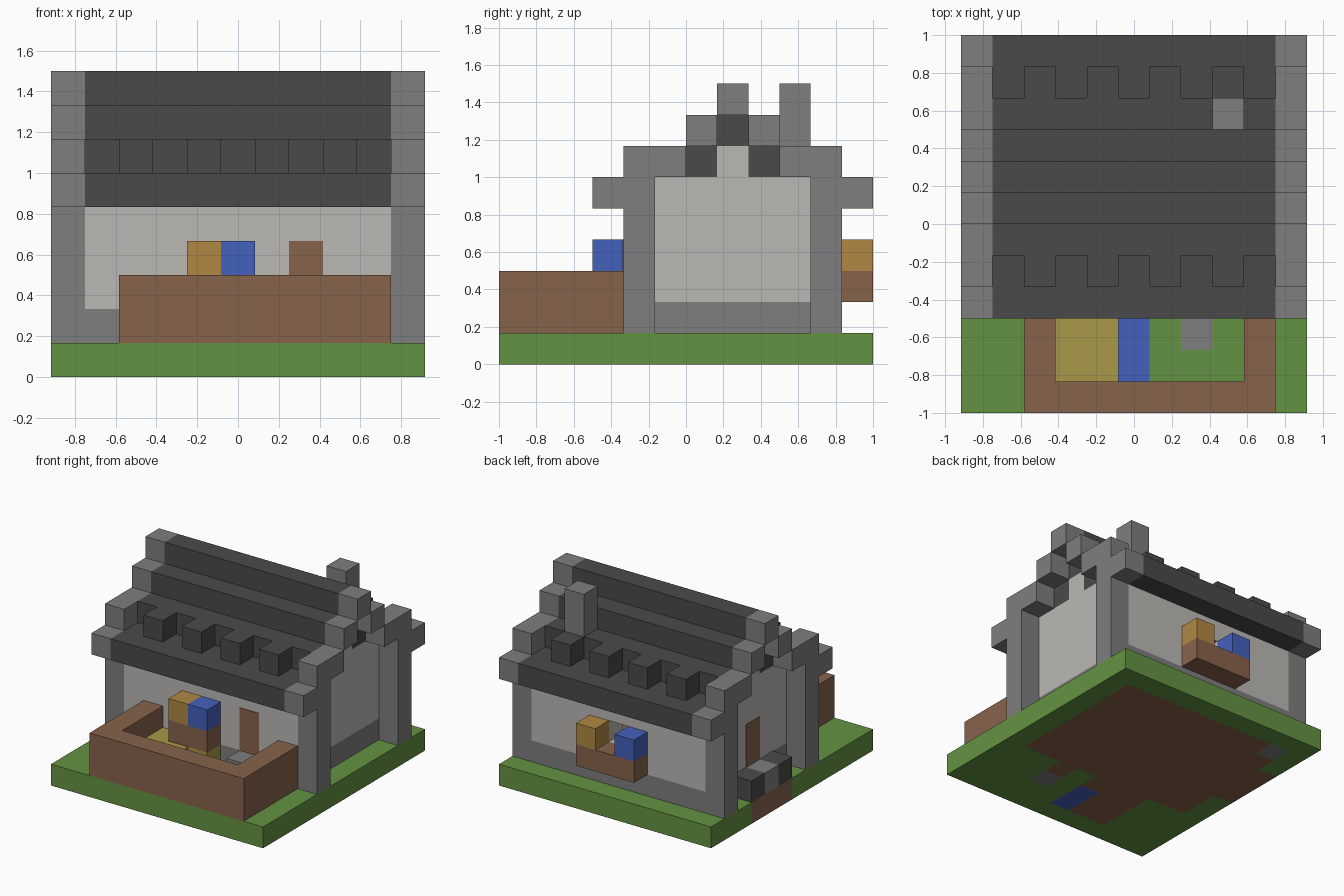
import bpy, bmesh
from mathutils import Vector

if "Cube" in bpy.data.objects:
    bpy.data.objects.remove(bpy.data.objects["Cube"])

U = 1 / 6                      # one building block
NX, NY = 11, 12                # plot size in blocks


def material(name, rgb):
    lin = [((c / 255 + 0.055) / 1.055) ** 2.4 for c in rgb] + [1]
    m = bpy.data.materials.new(name)
    m.use_nodes = True
    m.diffuse_color = lin
    m.node_tree.nodes["Principled BSDF"].inputs["Base Color"].default_value = lin
    return m


GRASS = material("grass_green", (100, 146, 66))
BROWN = material("wood_brown", (135, 99, 75))
STONE = material("stone_grey", (126, 126, 126))
SLATE = material("slate_dark", (74, 74, 74))
PLASTER = material("plaster_pale", (187, 185, 181))
GOLD = material("flower_gold", (176, 136, 68))
CROP = material("crop_yellow", (169, 153, 72))
BLUE = material("blue", (68, 96, 188))


def finish(name, bm, mats):
    bmesh.ops.recalc_face_normals(bm, faces=bm.faces)
    mesh = bpy.data.meshes.new(name)
    bm.to_mesh(mesh)
    bm.free()
    for m in mats:
        mesh.materials.append(m)
    obj = bpy.data.objects.new(name, mesh)
    bpy.context.collection.objects.link(obj)
    return obj


def box(name, lo, hi, mat):
    """Box between two corners given in world units."""
    bm = bmesh.new()
    bmesh.ops.create_cube(bm, size=1)
    lo, hi = Vector(lo), Vector(hi)
    for v in bm.verts:
        v.co = Vector(lo[n] + (v.co[n] + 0.5) * (hi[n] - lo[n]) for n in range(3))
    return finish(name, bm, [mat])


def block(name, xs, ys, zs, mat):
    """Box covering inclusive ranges of block numbers."""
    lo = [(xs[0] - NX / 2) * U, (ys[0] - NY / 2) * U, zs[0] * U]
    hi = [(xs[-1] + 1 - NX / 2) * U, (ys[-1] + 1 - NY / 2) * U, (zs[-1] + 1) * U]
    return box(name, lo, hi, mat)


def both_slopes(name, xs, ys, zs, mat):
    """Same block on the front and back slopes of the house."""
    block("front_" + name, xs, ys, zs, mat)
    block("back_" + name, xs, (14 - ys[-1], 14 - ys[0]), zs, mat)


# Ground slab, coloured per block
def ground_material(i, j):
    if (i, j) in ((7, 2), (1, 10)):
        return 2
    if i == 5 and j in (1, 2):
        return 3
    house = 1 <= i <= 9 and 4 <= j <= 10
    field = 3 <= i <= 5 and 1 <= j <= 3
    path = (i == 7 and j == 3) or (i == 0 and 6 <= j <= 8)
    return 1 if house or field or path else 0


bm = bmesh.new()
bmesh.ops.create_grid(bm, x_segments=NX, y_segments=NY, size=1)
for v in bm.verts:
    v.co.x *= NX * U / 2
top = bmesh.ops.extrude_face_region(bm, geom=bm.faces[:], use_keep_orig=True)["geom"]
bmesh.ops.translate(bm, vec=(0, 0, U),
                    verts=[g for g in top if isinstance(g, bmesh.types.BMVert)])
for f in bm.faces:
    c = f.calc_center_median() * 0.999
    f.material_index = ground_material(int(c.x / U + NX / 2), int(c.y / U + NY / 2))
finish("ground", bm, [GRASS, BROWN, STONE, BLUE])

# House floor, stone footing and plaster walls
block("house_floor", (2, 8), (5, 9), (1,), BROWN)
for side, x in (("right", 1), ("left", 9)):
    block(side + "_footing", (x,), (5, 9), (1,), STONE)
    block(side + "_wall", (x,), (5, 9), (2, 5), PLASTER)
    block(side + "_gable_top", (x,), (7,), (6,), PLASTER)
both_slopes("footing", (1, 9), (4,), (1,), STONE)
block("front_wall", (1, 9), (4,), (2, 4), PLASTER)
block("back_wall_below_window", (1, 9), (10,), (2,), PLASTER)
block("back_wall_above_window", (1, 9), (10,), (4,), PLASTER)
block("back_wall_right", (1, 4), (10,), (3,), PLASTER)
block("back_wall_left", (6, 9), (10,), (3,), PLASTER)

# Corner pillars and stepped stone gable edges
for side, x in (("right", 0), ("left", 10)):
    both_slopes(side + "_pillar", (x,), (4,), (1, 6), STONE)
    both_slopes(side + "_eave_end", (x,), (3,), (5,), STONE)
    both_slopes(side + "_low_step", (x,), (5,), (6,), STONE)
    both_slopes(side + "_high_step", (x,), (6,), (7,), STONE)
    block(side + "_ridge_end", (x,), (7,), (8,), STONE)

# Slate roof courses with a row of raised blocks
both_slopes("eave", (1, 9), (3, 4), (5,), SLATE)
both_slopes("low_course", (1, 9), (5, 6), (6,), SLATE)
both_slopes("high_course", (1, 9), (6,), (7,), SLATE)
block("ridge", (1, 9), (7,), (7, 8), SLATE)
for n in (2, 4, 6, 8):
    both_slopes("roof_stud_%d" % n, (n,), (4,), (6,), SLATE)
block("chimney", (8,), (9,), (7, 8), STONE)

# Doors as thin plates, with their steps
T = 0.005
box("front_door", (1.5 * U, -2 * U - T, 2 * U), (2.5 * U, -2 * U, 4 * U), BROWN)
box("side_door", (-4.5 * U - T, U, 2 * U), (-4.5 * U, 2 * U, 4 * U), BROWN)
block("front_step", (7,), (3,), (1,), STONE)
block("side_step", (0,), (7,), (1,), STONE)
for n in (6, 8):
    block("side_step_edge_%d" % n, (0,), (n,), (1,), SLATE)

# Garden wall and crops
block("garden_wall_front", (2, 9), (0,), (1, 2), BROWN)
for side, x in (("right", 2), ("left", 9)):
    block("garden_wall_" + side, (x,), (1, 3), (1, 2), BROWN)
block("crops", (3, 4), (1, 3), (1,), CROP)
block("crops_corner", (5,), (3,), (1,), CROP)

# Window boxes with flowers
block("front_window_box", (4, 5), (3,), (2,), BROWN)
block("front_gold_flower", (4,), (3,), (3,), GOLD)
block("front_blue_flower", (5,), (3,), (3,), BLUE)
block("back_window_box", (4, 6), (11,), (2,), BROWN)
block("back_blue_flower", (4,), (11,), (3,), BLUE)
block("back_gold_flower", (6,), (11,), (3,), GOLD)
